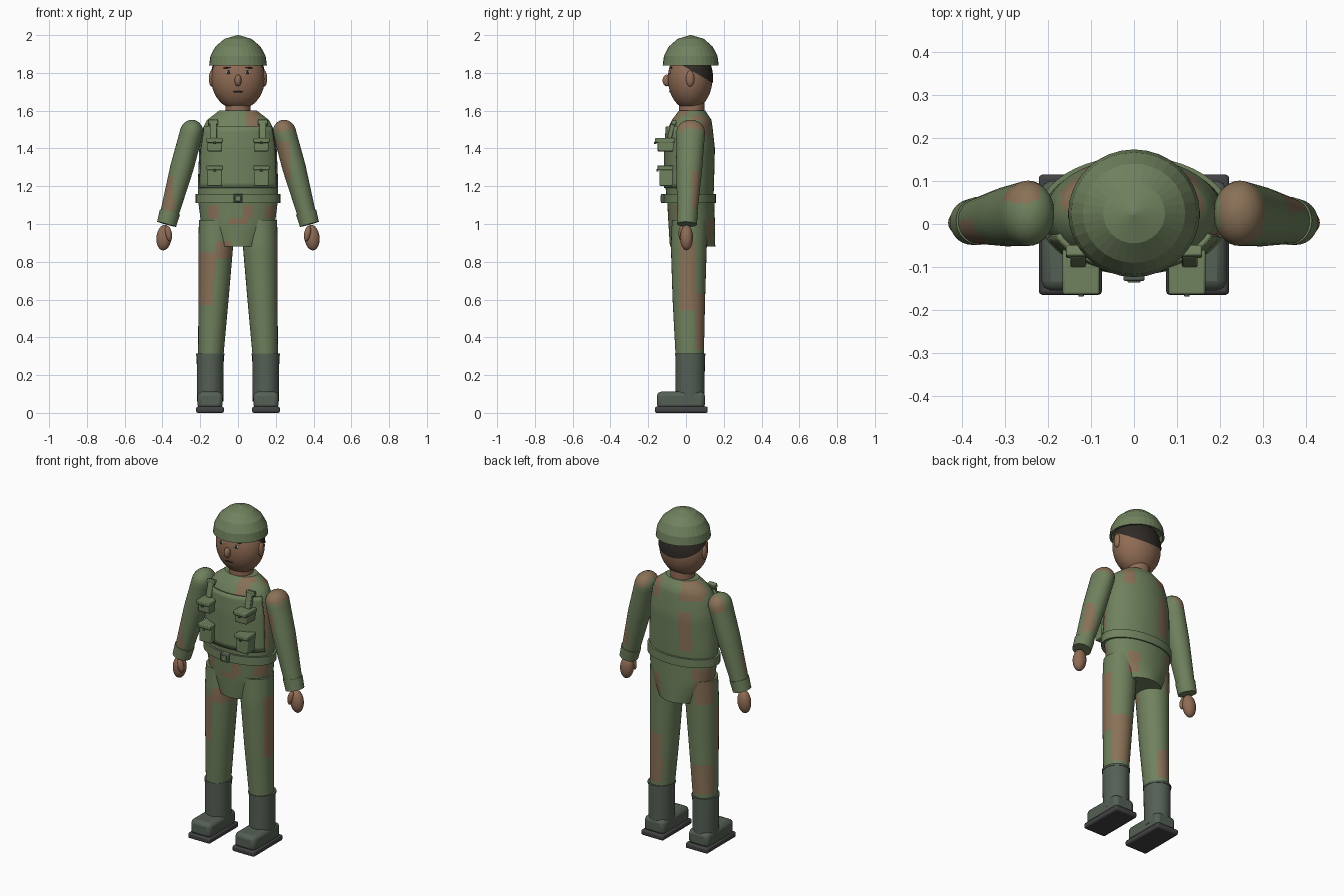
import bpy, bmesh, math
from mathutils import Matrix, Vector

cube = bpy.data.objects.get("Cube")
if cube:
    bpy.data.objects.remove(cube, do_unlink=True)


def material(name, *rgb):
    m = bpy.data.materials.new(name)
    m.use_nodes = True
    m.diffuse_color = (*rgb, 1)
    bsdf = m.node_tree.nodes["Principled BSDF"]
    bsdf.inputs["Base Color"].default_value = (*rgb, 1)
    bsdf.inputs["Roughness"].default_value = 0.8
    return m


GREEN = material("field green", .16, .22, .11)
BROWN = material("patch brown", .25, .165, .095)
SKIN = material("skin", .28, .15, .09)
BOOT = material("boot grey green", .09, .115, .09)
SOLE = material("sole grey", .055, .055, .058)
HAIR = material("dark hair", .03, .024, .02)
WHITE = material("eye white", .5, .45, .38)

# Camouflage patches as boxes: x range, y range, z range
FRONT, BACK, ALL = (-1, .01), (.03, 1), (-1, 1)
PATCHES = [
    # legs
    ((-.3, -.125), FRONT, (.56, .84)),
    ((-.12, -.03), FRONT, (.83, .9)),
    ((.18, .3), (-.03, .055), (.54, .9)),
    ((.1, .3), (.05, 1), (.33, .62)),
    ((-.3, -.1), BACK, (.33, .5)),
    # hips
    ((-.16, -.11), FRONT, (1.04, 1.1)),
    ((.03, .07), FRONT, (1.04, 1.1)),
    ((.15, .3), FRONT, (1.04, 1.1)),
    ((-.04, .04), FRONT, (1, 1.04)),
    ((-.22, -.13), BACK, (.88, 1.1)),
    ((.08, .14), BACK, (.9, 1.02)),
    # torso
    ((.04, .11), FRONT, (1.51, 1.6)),
    ((-.12, -.06), BACK, (1.2, 1.43)),
    ((-.17, -.05), BACK, (1.49, 1.6)),
    ((.09, .15), BACK, (1.45, 1.57)),
    ((.17, .215), FRONT, (1.2, 1.45)),
    # arms
    ((-.41, -.34), FRONT, (1.07, 1.24)),
    ((.34, .45), BACK, (1.09, 1.28)),
    ((.2, .3), ALL, (1.49, 1.57)),
    ((.215, .275), FRONT, (1.22, 1.44)),
    ((-.32, -.22), (.05, 1), (1.47, 1.57)),
]
smooth = []


def make(name, bm, mat, is_smooth=True):
    bmesh.ops.recalc_face_normals(bm, faces=bm.faces)
    mesh = bpy.data.meshes.new(name)
    bm.to_mesh(mesh)
    bm.free()
    mesh.materials.append(mat)
    obj = bpy.data.objects.new(name, mesh)
    bpy.context.collection.objects.link(obj)
    if is_smooth:
        smooth.append(obj)
    return obj


def camouflage(obj):
    obj.data.materials.append(BROWN)
    for f in obj.data.polygons:
        if any(all(lo < c < hi for c, (lo, hi) in zip(f.center, box)) for box in PATCHES):
            f.material_index = 1


def loft(keys, n=32, step=.03):
    """Skin ellipses (x, y, z, rx, ry), with extra rings between the keys."""
    bm = bmesh.new()
    rings = [keys[0]]
    for a, b in zip(keys, keys[1:]):
        count = max(1, round(abs(b[2] - a[2]) / step))
        rings += [[p + (q - p) * i / count for p, q in zip(a, b)] for i in range(1, count + 1)]
    loops = []
    for x, y, z, rx, ry in rings:
        angles = [math.tau * i / n for i in range(n)]
        loops.append([bm.verts.new((x + rx * math.cos(t), y + ry * math.sin(t), z)) for t in angles])
    for lo, hi in zip(loops, loops[1:]):
        for i in range(n):
            j = (i + 1) % n
            bm.faces.new((lo[i], lo[j], hi[j], hi[i]))
    bm.faces.new(loops[0])
    bm.faces.new(loops[-1])
    return bm


def ball(center, radii, n=24, tilt=0):
    bm = bmesh.new()
    m = Matrix.Translation(center) @ Matrix.Rotation(tilt, 4, 'Y') @ Matrix.Diagonal((*radii, 1))
    bmesh.ops.create_uvsphere(bm, u_segments=n, v_segments=n // 2, radius=1, matrix=m)
    return bm


def box(name, center, size, mat, bevel=.005, tilt=0):
    bm = bmesh.new()
    m = Matrix.Translation(center) @ Matrix.Rotation(tilt, 4, 'X') @ Matrix.Diagonal((*size, 1))
    bmesh.ops.create_cube(bm, size=1, matrix=m)
    obj = make(name, bm, mat)
    mod = obj.modifiers.new("soft edges", 'BEVEL')
    mod.width, mod.segments = bevel, 2
    return obj


# Torso, hips and belt
TORSO = [(0, .02, 1.13, .21, .125), (0, .02, 1.2, .213, .128), (0, .023, 1.4, .205, .13),
         (0, .021, 1.5, .19, .121), (0, .03, 1.55, .165, .105), (0, .032, 1.6, .1, .07)]
camouflage(make("jacket", loft(TORSO, 48), GREEN))
HIPS = [(0, .035, .88, .13, .12), (0, .03, 1, .195, .123), (0, .025, 1.13, .212, .125)]
camouflage(make("jacket_skirt", loft(HIPS, 48), GREEN))
make("belt", loft([(0, .02, 1.11, .224, .138), (0, .02, 1.16, .224, .138)], 48), GREEN)
box("buckle", (0, -.123, 1.135), (.05, .02, .05), BOOT)
box("buckle_plate", (0, -.133, 1.135), (.03, .006, .03), GREEN, .002)

# Vest panel wrapped over the chest
bm = loft([(x, y, z, rx + .009, ry + .009) for x, y, z, rx, ry in
           [(0, .02, 1.19, .213, .128), TORSO[2], (0, .021, 1.515, .187, .119)]], 64)
outside = [f for f in bm.faces if f.calc_center_median().y > -.03]
bmesh.ops.delete(bm, geom=outside, context='FACES')
vest = make("vest", bm, GREEN)
vest.modifiers.new("thickness", 'SOLIDIFY').thickness = .012

# Head, hair and face
HEAD, SIZE = Vector((0, .022, 1.77)), Vector((.142, .118, .165))
make("neck", loft([(0, .03, 1.57, .068, .068), (0, .03, 1.68, .066, .066)]), SKIN)
make("head", ball(HEAD, SIZE, 40), SKIN)
bm = ball(HEAD, SIZE * 1.03, 48)
bmesh.ops.bisect_plane(bm, geom=bm.verts[:] + bm.edges[:] + bm.faces[:], clear_inner=True,
                       plane_co=(0, -.02, 1.84), plane_no=(0, .5, .87))
make("hair", bm, HAIR)


def on_face(x, z, out=0):
    u, w = x / SIZE.x, (z - HEAD.z) / SIZE.z
    return (x, HEAD.y - SIZE.y * math.sqrt(1 - u * u - w * w) - out, z)


make("nose", ball(on_face(0, 1.76, .006), (.018, .022, .031)), SKIN)
make("mouth", ball(on_face(0, 1.7), (.028, .004, .004), 12), HAIR)
for side, s in (("left", 1), ("right", -1)):
    make(side + "_ear", ball((s * .14, .022, 1.77), (.014, .022, .042)), SKIN)
    make(side + "_eye", ball(on_face(s * .05, 1.803), (.017, .005, .009), 16), WHITE)
    make(side + "_pupil", ball(on_face(s * .05, 1.803, .002), (.009, .005, .009), 12), HAIR)
    make(side + "_eyebrow", ball(on_face(s * .055, 1.828), (.024, .007, .004), 12, s * .1), HAIR)

# Faceted helmet with a hollow underside
dome = [(1.87, .135), (1.84, .142), (1.84, .153), (1.89, .146), (1.94, .119), (1.98, .072), (2, .004)]
make("helmet", loft([(0, .025, z, r, r * .97) for z, r in dome], 32, 1), GREEN, False)

for side, s in (("left", 1), ("right", -1)):
    # Arm, modelled along its own axis and then leaned outward
    shoulder, wrist = Vector((s * .245, .025, 1.49)), Vector((s * .375, .005, 1.01))
    axis = wrist - shoulder
    lean = Matrix.Translation(shoulder) @ Vector((0, 0, -1)).rotation_difference(axis).to_matrix().to_4x4()
    length = axis.length
    crown = [(0, 0, .062 * math.sin(t), .06 * math.cos(t), .075 * math.cos(t))
             for t in (math.radians(a) for a in range(85, 0, -17))]
    sleeve = crown + [(0, 0, 0, .061, .076), (0, 0, -length * .4, .062, .069), (0, 0, -length, .047, .05)]
    bm = loft(sleeve)
    bm.transform(lean)
    camouflage(make(side + "_sleeve", bm, GREEN))
    bm = loft([(0, 0, .055 - length, .055, .056), (0, 0, -length - .012, .052, .053)])
    bm.transform(lean)
    make(side + "_cuff", bm, GREEN)
    make(side + "_hand", ball((s * .392, .003, .928), (.04, .034, .068), 24, -s * .1), SKIN)
    make(side + "_thumb", ball((s * .368, -.022, .95), (.018, .018, .042), 16, s * .2), SKIN)

    # Leg and boot
    leg = [(s * .145, .02, .28, .066, .074), (s * .13, .015, .6, .08, .086),
           (s * .118, .015, .88, .092, .095), (s * .115, .02, 1.02, .092, .095)]
    camouflage(make(side + "_trouser_leg", loft(leg), GREEN))
    make(side + "_boot_shaft", loft([(s * .147, .022, .06, .069, .076), (s * .147, .022, .31, .072, .078)]), BOOT)
    make(side + "_boot_rim", loft([(s * .147, .022, .303, .075, .081), (s * .147, .022, .315, .075, .081)]), BOOT)
    box(side + "_boot_foot", (s * .148, -.027, .067), (.134, .255, .09), BOOT, .022)
    box(side + "_boot_sole", (s * .148, -.025, .0165), (.147, .28, .033), SOLE, .009)

    # Vest strap and pouches
    box(side + "_strap", (s * .13, -.078, 1.495), (.036, .024, .09), GREEN, .004, -.25)
    box(side + "_strap_clip", (s * .132, -.064, 1.537), (.052, .026, .026), GREEN, .004, -.3)
    for part, z, height, front in (("upper", 1.42, .07, .152), ("lower", 1.255, .11, .14)):
        name = side + "_" + part + "_pouch"
        depth, top = front - .06, z + height / 2
        box(name, (s * .123, -.06 - depth / 2, z), (.078, depth, height), GREEN)
        box(name + "_flap", (s * .123, -.065 - depth / 2, top - .012), (.086, depth + .014, .026), GREEN)
        box(name + "_button", (s * .123, -front - .011, top - .026), (.013, .012, .013), BOOT, .003)

# Smooth shading that keeps hard edges
bpy.ops.object.select_all(action='DESELECT')
for obj in smooth:
    obj.select_set(True)
bpy.context.view_layer.objects.active = smooth[0]
bpy.ops.object.shade_smooth_by_angle(angle=math.radians(35))
